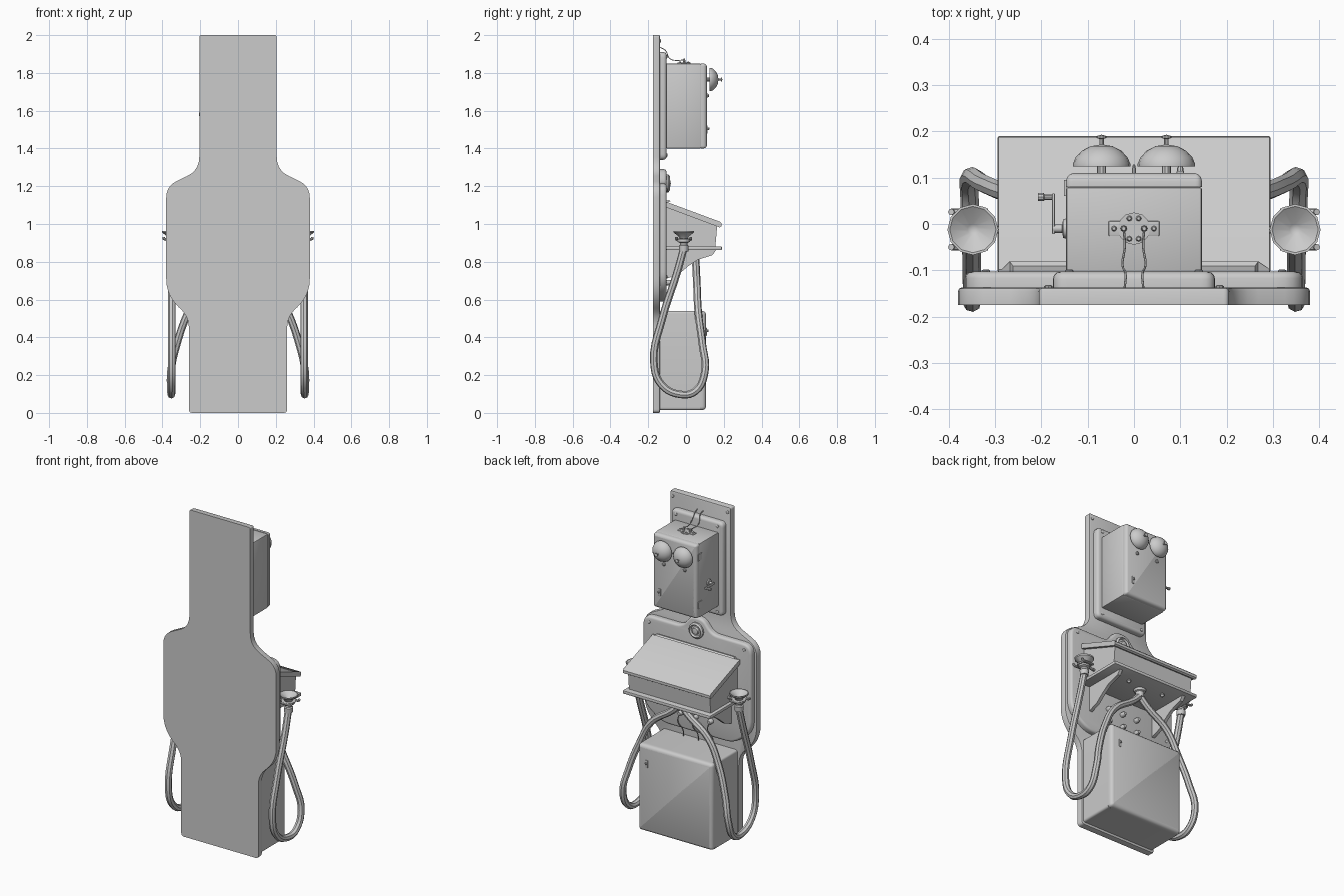
import bpy, bmesh, math
from mathutils import Vector, Matrix

if "Cube" in bpy.data.objects:
    bpy.data.objects.remove(bpy.data.objects["Cube"])


def finish(name, bm):
    bmesh.ops.remove_doubles(bm, verts=bm.verts, dist=1e-5)
    bmesh.ops.recalc_face_normals(bm, faces=bm.faces)
    me = bpy.data.meshes.new(name)
    bm.to_mesh(me)
    bm.free()
    ob = bpy.data.objects.new(name, me)
    bpy.context.collection.objects.link(ob)
    return ob


def rounded(pts, n=5):
    """Round each corner (u, v, tangent length) of a closed outline."""
    out = []
    for i, (u, v, t) in enumerate(pts):
        p = Vector((u, v))
        if t == 0:
            out.append(p)
            continue
        a = p + (Vector(pts[i - 1][:2]) - p).normalized() * t
        b = p + (Vector(pts[(i + 1) % len(pts)][:2]) - p).normalized() * t
        for k in range(n + 1):
            s = k / n
            out.append(a * (1 - s) ** 2 + p * 2 * s * (1 - s) + b * s * s)
    return out


def mirrored(half):
    return half + [(-u, v, t) for u, v, t in reversed(half)]


def rect(hx, z0, z1, t):
    return mirrored([(hx, z1, t), (hx, z0, t)])


def prism(name, pts, y0, y1, bevel=0, segs=2):
    """Extrude an XZ outline along y; bevel the rim at y1."""
    bm = bmesh.new()
    f = bm.faces.new([bm.verts.new((p.x, y0, p.y)) for p in rounded(pts)])
    r = bmesh.ops.extrude_face_region(bm, geom=[f])
    vs = [g for g in r['geom'] if isinstance(g, bmesh.types.BMVert)]
    bmesh.ops.translate(bm, verts=vs, vec=(0, y1 - y0, 0))
    if not [g for g in bm.faces if all(abs(v.co.y - y0) < 1e-6 for v in g.verts)]:
        bm.faces.new([v for v in bm.verts if abs(v.co.y - y0) < 1e-6])
    if bevel:
        rim = [e for e in bm.edges if all(abs(v.co.y - y1) < 1e-6 for v in e.verts)]
        bmesh.ops.bevel(bm, geom=rim, offset=bevel, segments=segs, profile=0.5, affect='EDGES')
    return finish(name, bm)


def side_prism(name, yz, x0, x1, inset=False):
    """Extrude a YZ profile along x; optionally recess a panel in the top."""
    bm = bmesh.new()
    a = [bm.verts.new((x0, y, z)) for y, z in yz]
    b = [bm.verts.new((x1, y, z)) for y, z in yz]
    bm.faces.new(a)
    bm.faces.new(b[::-1])
    for i in range(len(yz)):
        j = (i + 1) % len(yz)
        bm.faces.new((a[i], b[i], b[j], a[j]))
    bmesh.ops.recalc_face_normals(bm, faces=bm.faces)
    if inset:
        bm.normal_update()
        top = [max(bm.faces, key=lambda f: f.normal.z)]
        bmesh.ops.inset_region(bm, faces=top, thickness=0.035)
        bmesh.ops.inset_region(bm, faces=top, thickness=0.01, depth=-0.01)
    return finish(name, bm)


def box(name, x0, x1, y0, y1, z0, z1, bevel=0):
    bm = bmesh.new()
    bmesh.ops.create_cube(bm, size=1)
    bmesh.ops.scale(bm, verts=bm.verts, vec=(x1 - x0, y1 - y0, z1 - z0))
    bmesh.ops.translate(bm, verts=bm.verts, vec=((x0 + x1) / 2, (y0 + y1) / 2, (z0 + z1) / 2))
    if bevel:
        bmesh.ops.bevel(bm, geom=bm.edges[:], offset=bevel, segments=2, profile=0.5, affect='EDGES')
    return finish(name, bm)


AXES = {'z': Matrix(), 'y': Matrix.Rotation(-math.pi / 2, 4, 'X'), 'x': Matrix.Rotation(math.pi / 2, 4, 'Y')}


def lathe(name, prof, loc, axis='z', segs=16):
    """Turn a (radius, height) profile about an axis through loc."""
    bm = bmesh.new()
    rings = [[bm.verts.new((r * math.cos(2 * math.pi * k / segs), r * math.sin(2 * math.pi * k / segs), h))
              for k in range(segs)] for r, h in prof]
    for p, q in zip(rings, rings[1:]):
        for k in range(segs):
            bm.faces.new((p[k], p[(k + 1) % segs], q[(k + 1) % segs], q[k]))
    bm.transform(Matrix.Translation(loc) @ AXES[axis])
    return finish(name, bm)


def knob(name, r, h, loc, axis='z', segs=8):
    return lathe(name, [(0, 0), (r, 0), (r, h * .6), (r * .6, h), (0, h)], loc, axis, segs)


def tube(name, pts, radius, res=2):
    cu = bpy.data.curves.new(name, 'CURVE')
    cu.dimensions = '3D'
    cu.bevel_depth, cu.bevel_resolution, cu.resolution_u = radius, res, 5
    cu.use_fill_caps = True
    sp = cu.splines.new('BEZIER')
    sp.bezier_points.add(len(pts) - 1)
    for bp, p in zip(sp.bezier_points, pts):
        bp.co = p
        bp.handle_left_type = bp.handle_right_type = 'AUTO'
    ob = bpy.data.objects.new(name, cu)
    bpy.context.collection.objects.link(ob)


# Backboard and the two moulded plates
prism("backboard", mirrored([(.205, 2, .012), (.205, 1.285, .07), (.38, 1.2, .06), (.38, .62, .09),
                             (.26, .51, .06), (.26, 0, .02)]), -.175, -.137, .008)
prism("bell_box_plate", rect(.175, 1.34, 1.91, .03), -.137, -.103, .016, 3)
prism("desk_plate", mirrored([(.04, 1.29, .03), (.1, 1.215, .04), (.365, 1.215, .06), (.365, .68, .07),
                              (.24, .59, .05)]), -.137, -.103, .014, 3)

# Bell box with door
box("bell_box", -.147, .147, -.105, .08, 1.4, 1.85, .006)
prism("bell_box_door", rect(.147, 1.4, 1.85, .015), .08, .11, .018, 3)
knob("clapper_rod", .004, .02, (0, .108, 1.77), 'y')
for s in (-1, 1):
    x = .07 * s
    lathe("bell", [(0, .004), (.058, 0), (.062, 0), (.062, .006), (.056, .02), (.043, .034), (.024, .044), (0, .048)],
          (x, .124, 1.765), 'y', 20)
    lathe("bell_post", [(0, 0), (.01, 0), (.01, .06), (.005, .064), (.005, .076), (.011, .078), (.011, .082), (0, .085)],
          (x, .108, 1.765), 'y', 10)
    knob("bell_lug", .01, .012, (x, .109, 1.68), 'y')

# Key plates
for x, y, z in ((.1, .109, 1.5), (.19, .104, .43)):
    box("key_plate", x - .008, x + .008, y, y + .006, z - .022, z + .022, .002)
    knob("key_knob", .007, .012, (x, y + .004, z + .005), 'y')

# Door hinges
for z in (1.48, 1.77):
    box("door_hinge", -.151, -.146, .06, .095, z - .02, z + .02)

# Crank on the left side
lathe("crank_boss", [(0, 0), (.022, 0), (.02, .007), (.009, .009), (.009, .03), (0, .03)], (-.146, -.01, 1.58), 'x', 12)
bpy.data.objects["crank_boss"].data.transform(Matrix.Translation((-.292, 0, 0)) @ Matrix.Scale(-1, 4, (1, 0, 0)))
bpy.data.objects["crank_boss"].data.flip_normals()
box("crank_arm", -.177, -.171, -.022, .066, 1.572, 1.588, .002)
lathe("crank_handle", [(0, 0), (.009, 0), (.009, .012), (.006, .014), (.006, .035), (0, .035)], (-.207, .058, 1.58), 'x', 10)

# Terminal plate with wires on top of the bell box
lathe("terminal_plate", [(0, 0), (.035, 0), (.035, .005), (0, .005)], (0, -.01, 1.849), 'z', 12)
box("terminal_bar", -.055, .055, -.026, .006, 1.848, 1.854, .002)
for s in (-1, 1):
    knob("terminal_post", .007, .025, (.022 * s, -.01, 1.85))
    for x, y in ((.043, -.01), (.01, .012), (.01, -.032)):
        knob("terminal_screw", .006, .01, (x * s, y, 1.85))
    tube("top_wire", [(.022 * s, -.01, 1.87), (.02 * s, -.05, 1.866), (.025 * s, -.085, 1.875),
                      (.018 * s, -.11, 1.92), (.02 * s, -.138, 1.935)], .0025, 1)

# Round boss above the desk
lathe("boss", [(0, 0), (.048, 0), (.048, .01), (.038, .018), (.032, .008), (.022, .008), (.018, .02), (0, .024)],
      (0, -.104, 1.215), 'y', 20)

# Writing desk with sloping lid
side_prism("desk_body", [(-.105, .875), (-.105, 1.095), (.165, .99), (.155, .875)], -.275, .275)
side_prism("desk_lid", [(-.105, 1.088), (-.105, 1.113), (-.098, 1.115), (.18, 1.012), (.188, 1.004),
                        (.188, .988), (.178, .982)], -.293, .293, True)
box("desk_base", -.295, .295, -.105, .19, .862, .882, .005)
for s in (-1, 1):
    side_prism("desk_bracket", [(-.105, .864), (.16, .864), (.14, .835), (.06, .81), (.01, .775), (-.04, .733),
                                (-.105, .71)], .225 * s - .01, .225 * s + .01)
    lathe("base_knob", [(0, 0), (.006, 0), (.012, .008), (.012, .014), (.005, .022), (0, .022)], (.12 * s, .1, .842), 'z', 10)
lathe("hose_nozzle", [(0, 0), (.024, 0), (.024, .03), (.032, .034), (.036, .05), (0, .05)], (0, .05, .815))

# Terminals under the desk with hanging wires
for x in (-.1, 0, .1):
    for z in (.69, .77):
        knob("desk_terminal", .015, .03, (x, -.104, z), 'y', 10)
for x in (-.1, 0, .1):
    tube("lower_wire", [(x, -.08, .69), (x + .01, -.078, .64), (x - .008, -.1, .59), (x, -.12, .53)], .003, 1)

# Lower battery box with door
prism("battery_box", rect(.25, .015, .54, .015), -.137, .075)
prism("battery_box_door", rect(.25, .015, .54, .02), .075, .106, .02, 3)

# Earpieces, their forks and hoses
for s in (-1, 1):
    c = (.348 * s, -.012, 0)
    lathe("earpiece", [(0, .855), (.024, .855), (.026, .885), (.02, .89), (.02, .9), (.032, .905), (.032, .915),
                       (.02, .922), (.028, .935), (.054, .955), (.055, .963), (.05, .963), (.012, .935), (0, .93)],
          c, 'z', 12)
    lathe("fork_ring", [(.022, .915), (.04, .915), (.04, .924), (.022, .924), (.022, .915)], c, 'z', 12)
    tube("fork_arm", [(.27 * s, -.012, .915), (.295 * s, -.012, .915), (.312 * s, -.012, .919)], .008)
    for y in (-.05, .026):
        tube("fork_prong", [(.315 * s, y, .919), (.36 * s, y, .919), (.392 * s, y, .922), (.395 * s, y, .93)], .007)
    tube("hose", [(x * s, y, z) for x, y, z in (
        (0, .05, .825), (.05, .053, .775), (.19, .058, .67), (.265, .065, .53), (.325, .087, .36), (.355, .1, .22),
        (.355, .05, .115), (.352, -.03, .098), (.35, -.13, .15), (.35, -.17, .27), (.35, -.125, .5),
        (.35, -.045, .75), (.348, -.012, .87))], .02)

# Corner screws
for s in (-1, 1):
    for x, y, z in ((.185, -.138, 1.97), (.14, -.104, 1.885), (.14, -.104, 1.365), (.32, -.104, 1.18), (.32, -.104, .72)):
        knob("screw", .009, .006, (x * s, y, z), 'y')

# Curves to meshes, smooth shading with crisp edges
bpy.ops.object.select_all(action='SELECT')
bpy.context.view_layer.objects.active = bpy.data.objects["hose"]
bpy.ops.object.convert(target='MESH')
bpy.ops.object.select_all(action='SELECT')
bpy.ops.object.shade_smooth_by_angle(angle=math.radians(35))
